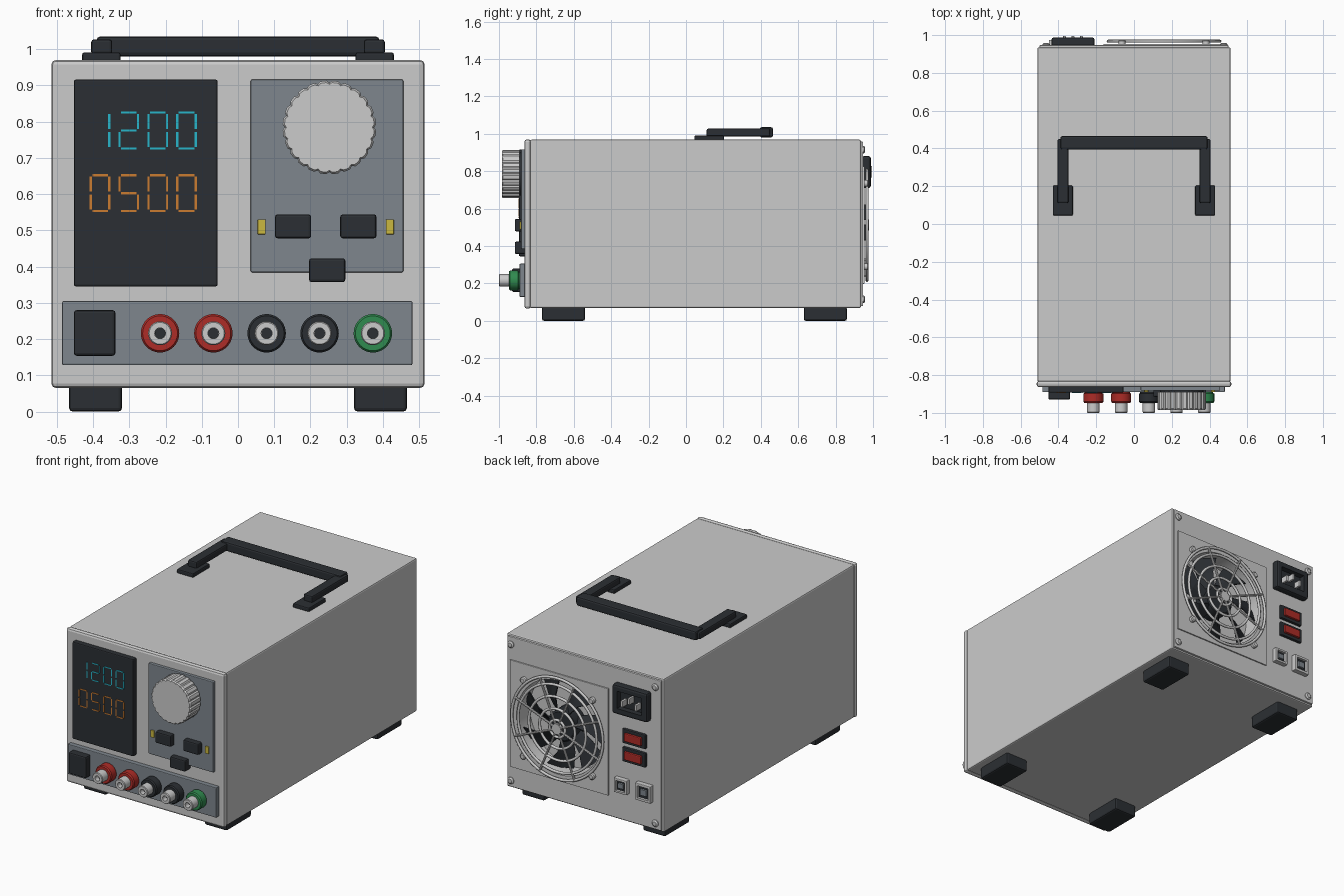
import bpy, bmesh
from math import sin, cos, pi, tau
from mathutils import Vector, Matrix

if "Cube" in bpy.data.objects:
    bpy.data.objects.remove(bpy.data.objects["Cube"])


def material(name, rgb):
    m = bpy.data.materials.new(name)
    m.diffuse_color = (*rgb, 1)
    m.use_nodes = True
    m.node_tree.nodes["Principled BSDF"].inputs["Base Color"].default_value = m.diffuse_color
    return m


DARK = material("charcoal", (0.024, 0.028, 0.033))
PANEL = material("slate", (0.21, 0.24, 0.27))
RED = material("red", (0.42, 0.025, 0.02))
GREEN = material("green", (0.03, 0.26, 0.08))
CYAN = material("cyan", (0.02, 0.47, 0.6))
ORANGE = material("orange", (0.6, 0.2, 0.03))
YELLOW = material("yellow", (0.6, 0.48, 0.05))


def finish(bm, name, mat=None, bevel=0, smooth=False):
    bmesh.ops.recalc_face_normals(bm, faces=bm.faces)
    me = bpy.data.meshes.new(name)
    bm.to_mesh(me)
    bm.free()
    ob = bpy.data.objects.new(name, me)
    bpy.context.collection.objects.link(ob)
    if mat:
        me.materials.append(mat)
    if bevel:
        b = ob.modifiers.new("bevel", 'BEVEL')
        b.width, b.segments = bevel, 2
    if smooth:
        bpy.ops.object.select_all(action='DESELECT')
        bpy.context.view_layer.objects.active = ob
        ob.select_set(True)
        bpy.ops.object.shade_smooth_by_angle(angle=0.6)
    return ob


def add_box(bm, x0, x1, y0, y1, z0, z1):
    m = (Matrix.Translation(((x0 + x1) / 2, (y0 + y1) / 2, (z0 + z1) / 2))
         @ Matrix.Diagonal((x1 - x0, y1 - y0, z1 - z0, 1)))
    bmesh.ops.create_cube(bm, size=1, matrix=m)


def box(name, x0, x1, y0, y1, z0, z1, mat=None, bevel=0.006):
    bm = bmesh.new()
    add_box(bm, x0, x1, y0, y1, z0, z1)
    return finish(bm, name, mat, bevel)


def lathe(name, x, z, profile, mat=None, n=40):
    """Revolve (radius, y) points around a y-parallel axis, capped at both ends."""
    bm = bmesh.new()
    rings = [[bm.verts.new((x + r * cos(tau * i / n), y, z + r * sin(tau * i / n)))
              for i in range(n)] for r, y in profile]
    for a, b in zip(rings, rings[1:]):
        for i in range(n):
            bm.faces.new((a[i], a[(i + 1) % n], b[(i + 1) % n], b[i]))
    bm.faces.new(rings[0])
    bm.faces.new(rings[-1])
    return finish(bm, name, mat, smooth=True)


def cut(targets, cutter):
    for ob in targets:
        mod = ob.modifiers.new("cut", 'BOOLEAN')
        mod.operation, mod.object, mod.solver = 'DIFFERENCE', cutter, 'EXACT'
        bpy.context.view_layer.objects.active = ob
        for m in list(ob.modifiers):
            bpy.ops.object.modifier_apply(modifier=m.name)
    bpy.data.objects.remove(cutter, do_unlink=True)


# Case, front bezel and rear plate
case = box("case", -0.511, 0.511, -0.835, 0.935, 0.068, 0.968, bevel=0.008)
box("front_bezel", -0.515, 0.515, -0.864, -0.83, 0.065, 0.97, bevel=0.013)
rear = box("rear_panel", -0.5, 0.5, 0.925, 0.947, 0.078, 0.958, bevel=0.004)

# Feet
for sx in (-1, 1):
    for y in (-0.655, 0.745):
        box("foot", sx * 0.393 - 0.073, sx * 0.393 + 0.073, y - 0.115, y + 0.115, 0, 0.075, DARK, 0.01)

# Carry handle
for s in (-1, 1):
    box("handle_mount", s * 0.377 - 0.053, s * 0.377 + 0.053, 0.045, 0.203, 0.965, 0.991, DARK)
    box("handle_arm", s * 0.376 - 0.029, s * 0.376 + 0.029, 0.11, 0.45, 0.985, 1.027, DARK, 0.008)
box("handle_grip", -0.39, 0.39, 0.395, 0.465, 0.98, 1.035, DARK, 0.01)

# Front panels
box("display_panel", -0.453, -0.056, -0.893, -0.85, 0.345, 0.916, DARK)
box("control_panel", 0.035, 0.456, -0.882, -0.85, 0.384, 0.916, PANEL, 0.004)
box("terminal_panel", -0.485, 0.481, -0.89, -0.85, 0.128, 0.305, PANEL, 0.004)

# Seven-segment readouts
SEGMENTS = {"0": "abcdef", "1": "bc", "2": "abged", "5": "afgcd"}


def readout(name, digits, z0, mat):
    bm = bmesh.new()
    w, h, t, g = 0.051, 0.099, 0.003, 0.004
    for i, d in enumerate(digits):
        x = -0.406 + i * 0.0795
        for s in SEGMENTS[d]:
            if s in "agd":
                z = z0 + {"a": h, "g": h / 2, "d": 0}[s]
                add_box(bm, x + g, x + w - g, -0.895, -0.89, z - t, z + t)
            else:
                sx = x + (w if s in "bc" else 0)
                zb = z0 + (h / 2 if s in "bf" else 0)
                add_box(bm, sx - t, sx + t, -0.895, -0.89, zb + g, zb + h / 2 - g)
    finish(bm, name, mat)


readout("voltage_readout", "1200", 0.726, CYAN)
readout("current_readout", "0500", 0.553, ORANGE)

# Fluted control knob
lathe("knob_collar", 0.252, 0.784, [(0.115, -0.875), (0.115, -0.9)], DARK)
bm = bmesh.new()
N = 96
rings = []
for y, k in ((-0.89, 1), (-0.978, 1), (-0.985, 0.96)):
    ring = []
    for i in range(N):
        r = k * (0.1235 if i % 4 == 0 else 0.129)
        ring.append(bm.verts.new((0.252 + r * cos(tau * i / N), y, 0.784 + r * sin(tau * i / N))))
    rings.append(ring)
for a, b in zip(rings, rings[1:]):
    for i in range(N):
        bm.faces.new((a[i], a[(i + 1) % N], b[(i + 1) % N], b[i]))
bm.faces.new(rings[0])
bm.faces.new(rings[-1])
finish(bm, "knob")

# Buttons, indicators, power switch
for x, z in ((0.152, 0.511), (0.332, 0.511), (0.246, 0.39)):
    box("button", x - 0.05, x + 0.05, -0.915, -0.86, z - 0.033, z + 0.033, DARK, 0.007)
for x in (0.065, 0.419):
    box("indicator", x - 0.011, x + 0.011, -0.89, -0.87, 0.489, 0.53, YELLOW, 0.002)
box("power_switch", -0.453, -0.338, -0.93, -0.88, 0.154, 0.28, DARK, 0.008)

# Binding posts
for x, mat in ((-0.215, RED), (-0.068, RED), (0.079, DARK), (0.225, DARK), (0.372, GREEN)):
    lathe("post_collar", x, 0.216, [(0.046, -0.88), (0.046, -0.895), (0.053, -0.898), (0.053, -0.94),
                                    (0.048, -0.947), (0.03, -0.947)], mat)
    lathe("post_tip", x, 0.216, [(0.033, -0.94), (0.033, -0.996), (0.03, -1.0), (0.015, -1.0), (0.015, -0.965)])
    lathe("post_socket", x, 0.216, [(0.0148, -0.95), (0.0148, -0.97)], DARK, 24)

# Fan opening cut through plate, rear panel and case
FX, FZ = 0.159, 0.512
plate = box("fan_plate", FX - 0.32, FX + 0.32, 0.94, 0.954, FZ - 0.314, FZ + 0.314, bevel=0.002)
cut([plate, rear, case], lathe("fan_cutter", FX, FZ, [(0.275, 0.83), (0.275, 1.1)], n=64))

# Fan rotor
lathe("fan_hub", FX, FZ, [(0.09, 0.82), (0.09, 0.925), (0.08, 0.932)], DARK)
bm = bmesh.new()
for i in range(7):
    a = tau * i / 7
    rows = []
    for r, spread in ((0.08, 0.27), (0.17, 0.25), (0.262, 0.27)):
        sweep = (r - 0.08) * 1.8
        rows.append([bm.verts.new((FX + r * cos(a + sweep + k * spread), 0.9 + k * 0.025,
                                   FZ + r * sin(a + sweep + k * spread))) for k in (-1, 0, 1)])
    for p, q in zip(rows, rows[1:]):
        for k in (0, 1):
            bm.faces.new((p[k], p[k + 1], q[k + 1], q[k]))
blades = finish(bm, "fan_blades", DARK)
blades.modifiers.new("thickness", 'SOLIDIFY').thickness = 0.006

# Wire guard
for r in (0.296, 0.255, 0.185, 0.115, 0.05):
    bpy.ops.mesh.primitive_torus_add(major_radius=r, minor_radius=0.008, major_segments=56,
                                     minor_segments=8, location=(FX, 0.968, FZ), rotation=(pi / 2, 0, 0))
    bpy.context.object.name = "guard_ring"
    bpy.ops.object.shade_smooth()
bm = bmesh.new()
for i in range(8):
    d = Vector((cos(tau * i / 8 + 0.39), 0, sin(tau * i / 8 + 0.39)))
    m = (Matrix.Translation(Vector((FX, 0.97, FZ)) + d * 0.148)
         @ d.to_track_quat('Z', 'Y').to_matrix().to_4x4())
    bmesh.ops.create_cone(bm, cap_ends=True, segments=8, radius1=0.007, radius2=0.007, depth=0.296, matrix=m)
finish(bm, "guard_spokes", smooth=True)
lathe("guard_center", FX, FZ, [(0.03, 0.96), (0.03, 0.978)], n=24)
for i in range(4):
    a = pi / 4 + i * pi / 2
    lathe("guard_screw", FX + 0.315 * cos(a), FZ + 0.315 * sin(a), [(0.018, 0.95), (0.018, 0.97), (0.012, 0.975)], n=16)

# Rear panel screws
for x in (-0.465, 0.475):
    for z in (0.115, 0.915):
        lathe("panel_screw", x, z, [(0.02, 0.94), (0.02, 0.952), (0.012, 0.958)], n=20)

# Mains inlet with pins
IX, IZ = -0.323, 0.795
inlet = box("mains_inlet", IX - 0.114, IX + 0.114, 0.94, 0.988, IZ - 0.086, IZ + 0.086, DARK, 0.012)
cut([inlet], box("inlet_cutter", IX - 0.08, IX + 0.08, 0.955, 1.1, IZ - 0.05, IZ + 0.052, bevel=0))
for dx, dz in ((-0.045, -0.012), (0, 0.014), (0.045, -0.012)):
    box("inlet_pin", IX + dx - 0.007, IX + dx + 0.007, 0.95, 0.995, IZ + dz - 0.018, IZ + dz + 0.018, bevel=0.002)

# Red rocker switches
for z in (0.58, 0.472):
    box("rocker_frame", -0.408, -0.258, 0.94, 0.963, z - 0.042, z + 0.042, DARK, 0.005)
    box("rocker", -0.388, -0.278, 0.95, 0.976, z - 0.024, z + 0.024, RED, 0.005)

# Data sockets
for x, w in ((-0.253, 0.042), (-0.4, 0.05)):
    sock = box("data_socket", x - w, x + w, 0.94, 0.975, 0.284 - w, 0.284 + w, bevel=0.004)
    k = w * 0.7
    cut([sock], box("socket_cutter", x - k, x + k, 0.955, 1.1, 0.284 - k, 0.284 + k, bevel=0))
    box("socket_liner", x - k, x + k, 0.95, 0.96, 0.284 - k, 0.284 + k, DARK, 0)
    box("socket_tongue", x - k * 0.6, x + k * 0.6, 0.955, 0.972, 0.284 - k * 0.5, 0.284 + k * 0.5, PANEL, 0.002)
